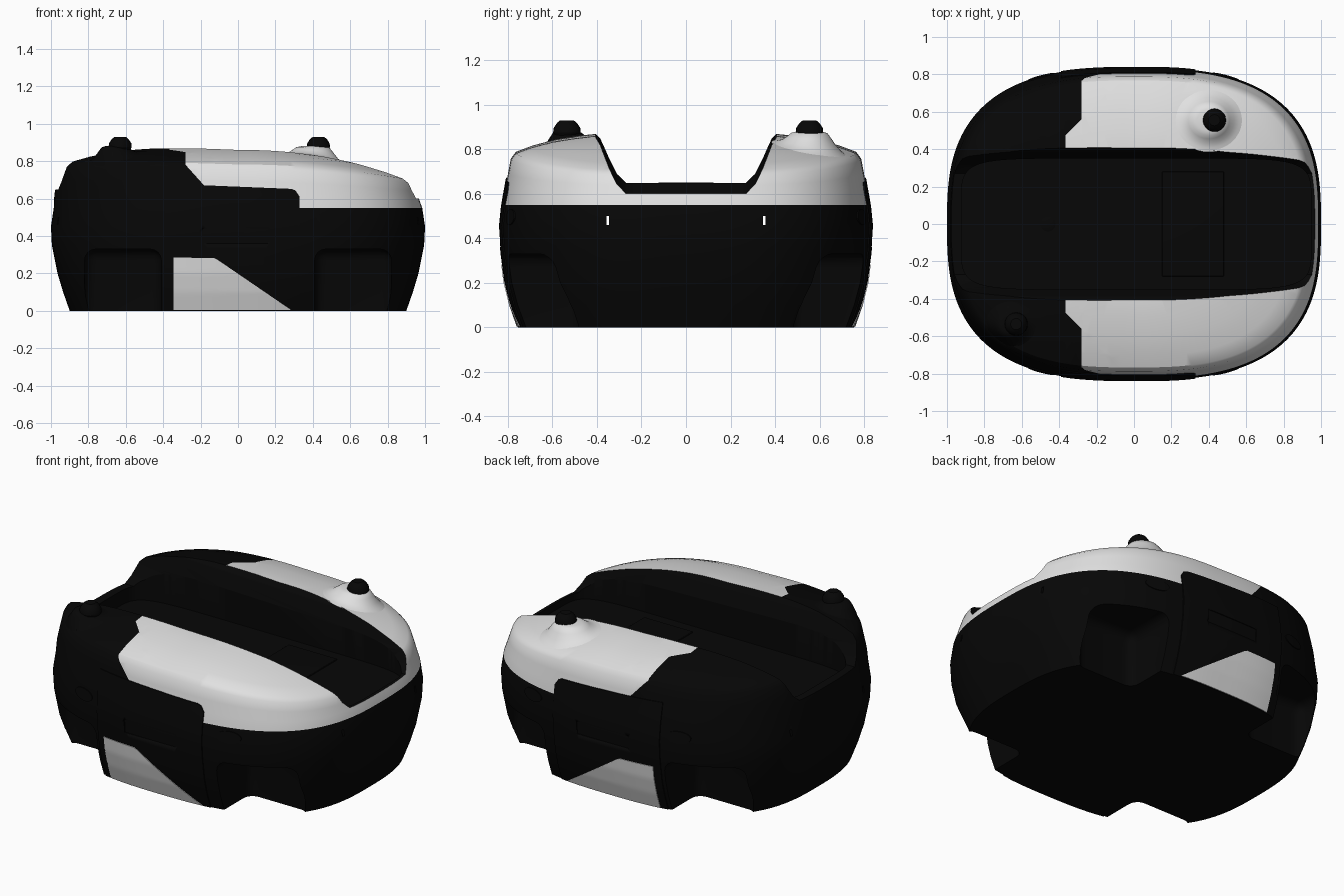
import bpy, bmesh, math
from mathutils import Vector

old = bpy.data.objects.get("Cube")
if old:
    bpy.data.objects.remove(old, do_unlink=True)


def material(name, value, rough):
    m = bpy.data.materials.new(name)
    m.use_nodes = True
    col = (value, value, value, 1)
    m.diffuse_color = col
    node = m.node_tree.nodes["Principled BSDF"]
    node.inputs["Base Color"].default_value = col
    node.inputs["Roughness"].default_value = rough
    return m


BLACK, WHITE = 0, 1
MATS = [material("satin black", 0.002, 0.6), material("panel white", 0.75, 0.5)]
POWER = 2.8          # roundness of the plan outline
BELT = 0.55          # height where the wall meets the domed top
SEG = 200
ANGLES = [2 * math.pi * i / SEG for i in range(SEG)]

# Wall stations: height, half length, half width
WALL = [(0, .90, .75), (.1, .935, .785), (.2, .965, .81), (.35, .995, .83),
        (.45, 1, .835), (BELT, .985, .825)]
# Dome stations: plan scale, share of crown height
DOME = [(.985, .22), (.97, .45), (.955, .66), (.93, .75), (.85, .83),
        (.78, .88), (.72, .92), (.6, .97), (.5, 1), (.25, 1)]


def crown(x):
    return .31 - .13 * x * x if x > 0 else .31 + .02 * min(1, -x * 2)


def outline(angle, a, b, power=POWER):
    c, s = math.cos(angle), math.sin(angle)
    return (a * math.copysign(abs(c) ** (2 / power), c),
            b * math.copysign(abs(s) ** (2 / power), s))


def top_z(x, y):
    """Height of the domed top at a plan position."""
    t = ((abs(x) / .985) ** POWER + (abs(y) / .825) ** POWER) ** (1 / POWER)
    pts = [(1, 0)] + DOME
    for (t0, g0), (t1, g1) in zip(pts, pts[1:]):
        if t >= t1:
            return BELT + crown(x) * (g0 + (g1 - g0) * (t0 - t) / (t0 - t1))
    return BELT + crown(x)


def wall_y(x, z):
    """Half width of the hull at a given length and height."""
    sections = WALL + [(BELT + .31 * g, .985 * t, .825 * t) for t, g in DOME[:8]]
    for (z0, a0, b0), (z1, a1, b1) in zip(sections, sections[1:]):
        if z <= z1:
            f = (z - z0) / (z1 - z0)
            a, b = a0 + (a1 - a0) * f, b0 + (b1 - b0) * f
            return b * max(0, 1 - (abs(x) / a) ** POWER) ** (1 / POWER)
    return 0


def smooth(ob, angle):
    bpy.ops.object.select_all(action='DESELECT')
    ob.select_set(True)
    bpy.context.view_layer.objects.active = ob
    bpy.ops.object.shade_smooth_by_angle(angle=math.radians(angle))


def finish(name, bm, mat=BLACK, angle=30):
    bmesh.ops.recalc_face_normals(bm, faces=bm.faces[:])
    me = bpy.data.meshes.new(name)
    bm.to_mesh(me)
    bm.free()
    ob = bpy.data.objects.new(name, me)
    bpy.context.collection.objects.link(ob)
    for m in MATS:
        me.materials.append(m)
    if mat is not None:
        for p in me.polygons:
            p.material_index = mat
    if angle:
        smooth(ob, angle)
    return ob


def loft(bm, rings):
    """Skin closed rings of equal size and cap both ends."""
    loops = [[bm.verts.new(p) for p in r] for r in rings]
    n = len(loops[0])
    for a, b in zip(loops, loops[1:]):
        for i in range(n):
            bm.faces.new((a[i], a[(i + 1) % n], b[(i + 1) % n], b[i]))
    bm.faces.new(loops[0][::-1])
    bm.faces.new(loops[-1])


def box(name, lo, hi, bevel=0):
    bm = bmesh.new()
    bmesh.ops.create_cube(bm, size=1)
    lo, hi = Vector(lo), Vector(hi)
    for v in bm.verts:
        v.co = Vector((lo[i] + (hi[i] - lo[i]) * (v.co[i] + .5) for i in range(3)))
    if bevel:
        bmesh.ops.bevel(bm, geom=bm.edges[:], offset=bevel, segments=4,
                        profile=.5, affect='EDGES')
    return finish(name, bm)


def cut(target, cutter):
    mod = target.modifiers.new("cut", 'BOOLEAN')
    mod.operation, mod.solver, mod.object = 'DIFFERENCE', 'EXACT', cutter
    bpy.context.view_layer.objects.active = target
    bpy.ops.object.modifier_apply(modifier=mod.name)
    bpy.data.objects.remove(cutter, do_unlink=True)


# Hull: rounded wall and domed top in one skin, fuller at the -x end
rings = [[(*outline(a, hx, hy), z) for a in ANGLES] for z, hx, hy in WALL]
for t, g in DOME:
    plan = [outline(a, .985 * t, .825 * t) for a in ANGLES]
    rings.append([(x if x > 0 else x * 1.012, y, BELT + crown(x) * g) for x, y in plan])
bm = bmesh.new()
loft(bm, rings)

# White shells over the +x part, cut along a kinked forward edge
EDGE, BACK = -.28, -.365
for co, no in (((EDGE, 0, 0), (1, 0, 0)), ((BACK, 0, 0), (1, 0, 0)),
               ((EDGE, .56, 0), (1, -1, 0)), ((EDGE, -.56, 0), (1, 1, 0)),
               ((EDGE, 0, .78), (1, 0, .9))):
    bmesh.ops.bisect_plane(bm, geom=bm.verts[:] + bm.edges[:] + bm.faces[:],
                           plane_co=co, plane_no=no, dist=1e-5)
for f in bm.faces:
    c = f.calc_center_median()
    limit = max(BACK, EDGE - max(0, .56 - abs(c.y))) + .9 * max(0, .78 - c.z)
    f.material_index = WHITE if c.z > BELT and c.x > min(limit, -.1) else BLACK
hull = finish("hull", bm, None, 0)

# Saddle trough running lengthwise, sloping slightly
half = [(.27, -.01), (.31, .03), (.345, .1), (.385, .195), (.41, .23), (.42, .5)]
section = half + [(-y, z) for y, z in reversed(half)]
bm = bmesh.new()
loft(bm, [[(x, y, .635 - .025 * x + z) for y, z in section] for x in (-1.2, 1.2)])
cut(hull, finish("trough_cutter", bm))

# Sunken load deck with rounded ends
DECK = .56
bm = bmesh.new()
tub = [outline(a, .935, .35, 7) for a in ANGLES]
loft(bm, [[(x + .012, y, z) for x, y in tub] for z in (DECK, 1.2)])
cut(hull, finish("deck_cutter", bm))

# Wheel wells and narrow slots through both ends
for sy in (-1, 1):
    for sx in (-1, 1):
        x0, x1 = sorted((sx * .41, sx * .82))
        y0, y1 = sorted((sy * .47, sy * 1.1))
        cut(hull, box("well_cutter", (x0, y0, -.2), (x1, y1, .33), .06))
    y0, y1 = sorted((sy * .345, sy * .358))
    cut(hull, box("slot_cutter", (-1.1, y0, .46), (1.1, y1, .5)))
smooth(hull, 32)


def panel(name, x0, x1, low, high, lift, side, mat, depth=.02):
    """Thin plate that follows the hull side."""
    bm = bmesh.new()
    nx, nz = 32, 16
    layers = []
    for off in (lift, lift - depth):
        grid = []
        for i in range(nx + 1):
            x = x0 + (x1 - x0) * i / nx
            zs = [low(x) + (high(x) - low(x)) * j / nz for j in range(nz + 1)]
            grid.append([bm.verts.new((x, side * (wall_y(x, z) + off), z)) for z in zs])
        for a, b in zip(grid, grid[1:]):
            for j in range(nz):
                bm.faces.new((a[j], b[j], b[j + 1], a[j + 1]))
        layers.append(([c[0] for c in grid] + grid[-1][1:]
                       + [c[-1] for c in grid[-2::-1]] + grid[0][-2:0:-1]))
    ro, rn = layers
    for i in range(len(ro)):
        k = (i + 1) % len(ro)
        bm.faces.new((ro[i], ro[k], rn[k], rn[i]))
    return finish(name, bm, mat)


def door_top(x):
    return .68 - .03 * (x + .4) / .73 - .04 * max(0, (x - .29) / .04) ** 2


# Side doors, pale wedges, grips and lamp bezels on both sides
for side, label in ((-1, "front"), (1, "back")):
    door = panel(label + "_door", -.39, .33, lambda x: 0, door_top, .006, side, BLACK)
    y0, y1 = sorted((side * .822, side * .9))
    cut(door, box("grip_cutter", (-.19, y0, .36), (.16, y1, .44)))
    panel(label + "_wedge", -.345, .285, lambda x: .003,
          lambda x: .285 - .015 * (x + .345) if x < -.12 else .28 * (.29 - x) / .41,
          .01, side, WHITE, .008)
    for cx in (-.5, .49):
        def bulge(x):
            return .035 * math.sqrt(max(.02, 1 - ((x - cx) / .07) ** 2))
        panel(label + "_lamp", cx - .07, cx + .07, lambda x: .495 - bulge(x),
              lambda x: .495 + bulge(x), .006, side, BLACK)


def turned(name, x, y, profile):
    bm = bmesh.new()
    loft(bm, [[(x + r * math.cos(a), y + r * math.sin(a), z) for a in ANGLES[::10]]
              for r, z in profile])
    return finish(name, bm)


def mound(name, x, y, size, mat):
    """Soft swelling that rises out of the dome."""
    rings = []
    for r, k in ((.18, -.04), (.155, .06), (.13, .25), (.105, .6), (.085, .9), (.06, 1)):
        ring = []
        for a in ANGLES[::5]:
            px, py = x + 1.1 * size * r * math.cos(a), y + size * r * math.sin(a)
            ring.append((px, py, top_z(px, py) * (1 - k) + .88 * k))
        rings.append(ring)
    bm = bmesh.new()
    loft(bm, rings)
    return finish(name, bm, mat, 60)


# Sensor knobs on raised mounds
for x, y, size, mat, label in ((.43, .555, .95, WHITE, "back"),
                               (-.63, -.535, .75, BLACK, "front")):
    mound(label + "_mound", x - .03, y, size, mat)
    turned(label + "_knob", x, y, [(.055, .86), (.062, .875), (.06, .895),
                                   (.045, .918), (.03, .93)])

# Deck fittings
box("hatch", (.15, -.28, DECK - .01), (.48, .28, DECK + .008), .004)
turned("floor_cap", -.46, 0, [(.04, DECK - .01), (.04, DECK + .008), (.03, DECK + .012)])
